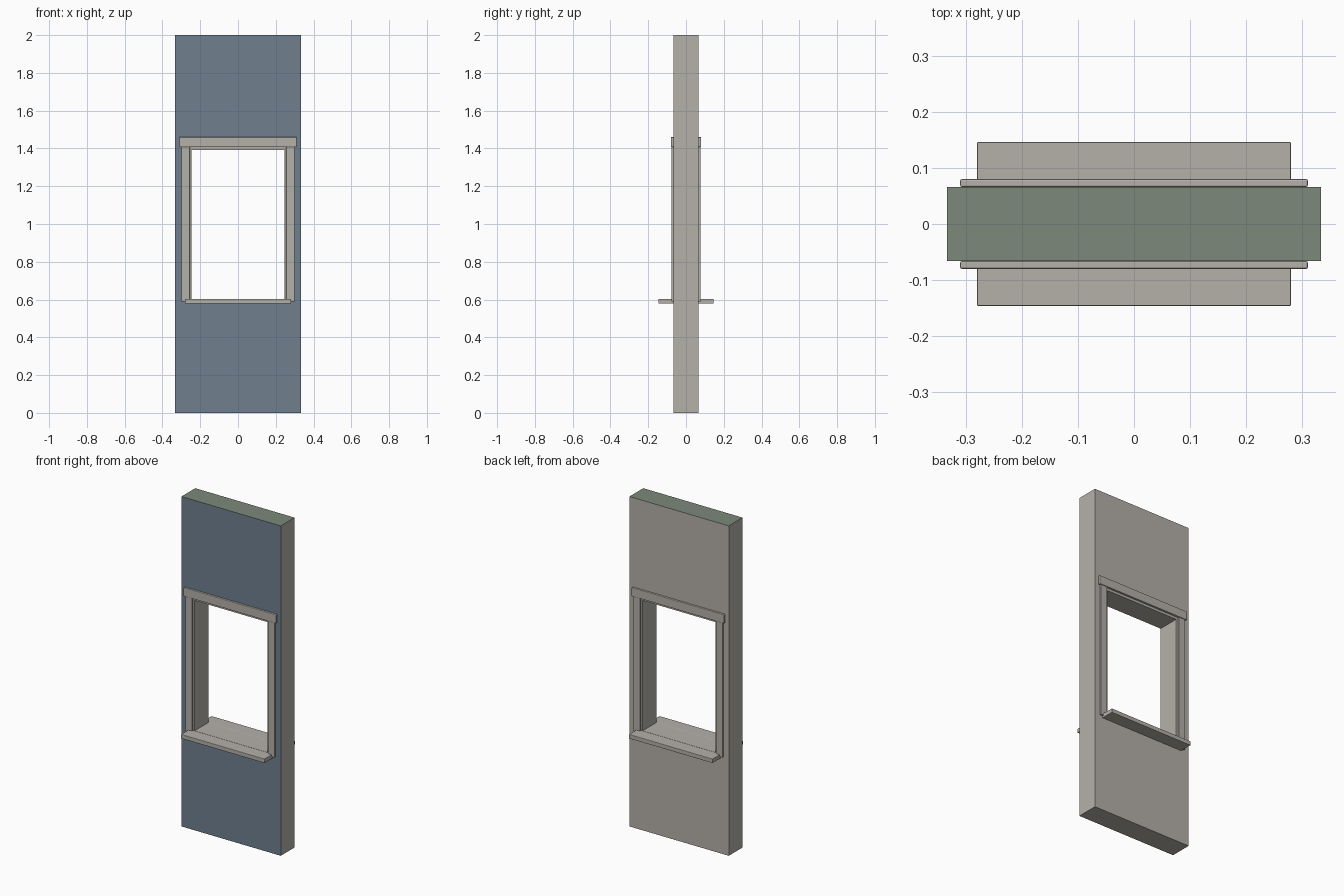
import bpy
import bmesh
from mathutils import Matrix, Vector

cube = bpy.data.objects.get("Cube")
if cube:
    bpy.data.objects.remove(cube, do_unlink=True)


def material(name, rgb):
    mat = bpy.data.materials.new(name)
    mat.use_nodes = True
    mat.diffuse_color = (*rgb, 1)
    mat.node_tree.nodes["Principled BSDF"].inputs["Base Color"].default_value = (*rgb, 1)
    return mat


BEIGE = material("warm grey", (0.46, 0.44, 0.40))
BLUE = material("slate blue", (0.16, 0.215, 0.275))
GREEN = material("sage green", (0.20, 0.25, 0.195))

HALF_DEPTH = 0.066
OPENING = 0.257
SILL_TOP, HEAD = 0.603, 1.407


def finish(name, bm, mats):
    bmesh.ops.recalc_face_normals(bm, faces=bm.faces)
    mesh = bpy.data.meshes.new(name)
    bm.to_mesh(mesh)
    bm.free()
    for mat in mats:
        mesh.materials.append(mat)
    obj = bpy.data.objects.new(name, mesh)
    bpy.context.collection.objects.link(obj)
    return obj


def box(name, x, y, z, bevel=0):
    """Box between pairs of limits, with optional softened edges."""
    bm = bmesh.new()
    centre = Vector([sum(p) / 2 for p in (x, y, z)])
    size = [p[1] - p[0] for p in (x, y, z)]
    bmesh.ops.create_cube(bm, matrix=Matrix.LocRotScale(centre, None, size))
    obj = finish(name, bm, [BEIGE])
    if bevel:
        mod = obj.modifiers.new("soft edges", "BEVEL")
        mod.width = bevel
        mod.segments = 2
    return obj


# Wall panel: a frame of faces around the opening, extruded through its depth
bm = bmesh.new()


def loop(half, low, high):
    corners = ((-half, low), (half, low), (half, high), (-half, high))
    return [bm.verts.new((x, -HALF_DEPTH, z)) for x, z in corners]


outer = loop(0.333, 0, 2)
inner = loop(OPENING, 0.59, HEAD)
faces = [bm.faces.new((outer[i], outer[(i + 1) % 4], inner[(i + 1) % 4], inner[i]))
         for i in range(4)]
extruded = bmesh.ops.extrude_face_region(bm, geom=faces)
moved = [v for v in extruded["geom"] if isinstance(v, bmesh.types.BMVert)]
bmesh.ops.translate(bm, verts=moved, vec=(0, 2 * HALF_DEPTH, 0))
bmesh.ops.recalc_face_normals(bm, faces=bm.faces)
for face in bm.faces:
    if face.normal.y < -0.9:
        face.material_index = 1
    elif face.normal.z > 0.9 and face.calc_center_median().z > 1.9:
        face.material_index = 2
finish("wall_panel", bm, [BEIGE, BLUE, GREEN])

# Jamb lining inside the opening
depth = (-HALF_DEPTH, HALF_DEPTH)
for side, s in (("left", 1), ("right", -1)):
    box(side + "_jamb", sorted((s * 0.245, s * OPENING)), depth, (SILL_TOP, HEAD))
box("head_jamb", (-OPENING, OPENING), depth, (HEAD - 0.014, HEAD))

# Sill running through the wall, projecting on both faces
box("sill_lining", (-OPENING, OPENING), depth, (0.585, SILL_TOP))
for face, f in (("front", -1), ("back", 1)):
    def reach(d):
        return sorted((f * HALF_DEPTH, f * d))
    box(face + "_sill", (-0.28, 0.28), reach(0.146), (0.578, SILL_TOP), 0.002)

    # Casing and header trim
    for side, s in (("left", 1), ("right", -1)):
        box(f"{face}_{side}_casing", sorted((s * 0.255, s * 0.30)),
            reach(0.077), (0.59, HEAD), 0.002)
    box(face + "_header", (-0.31, 0.31), reach(0.08), (HEAD, 1.46), 0.003)
